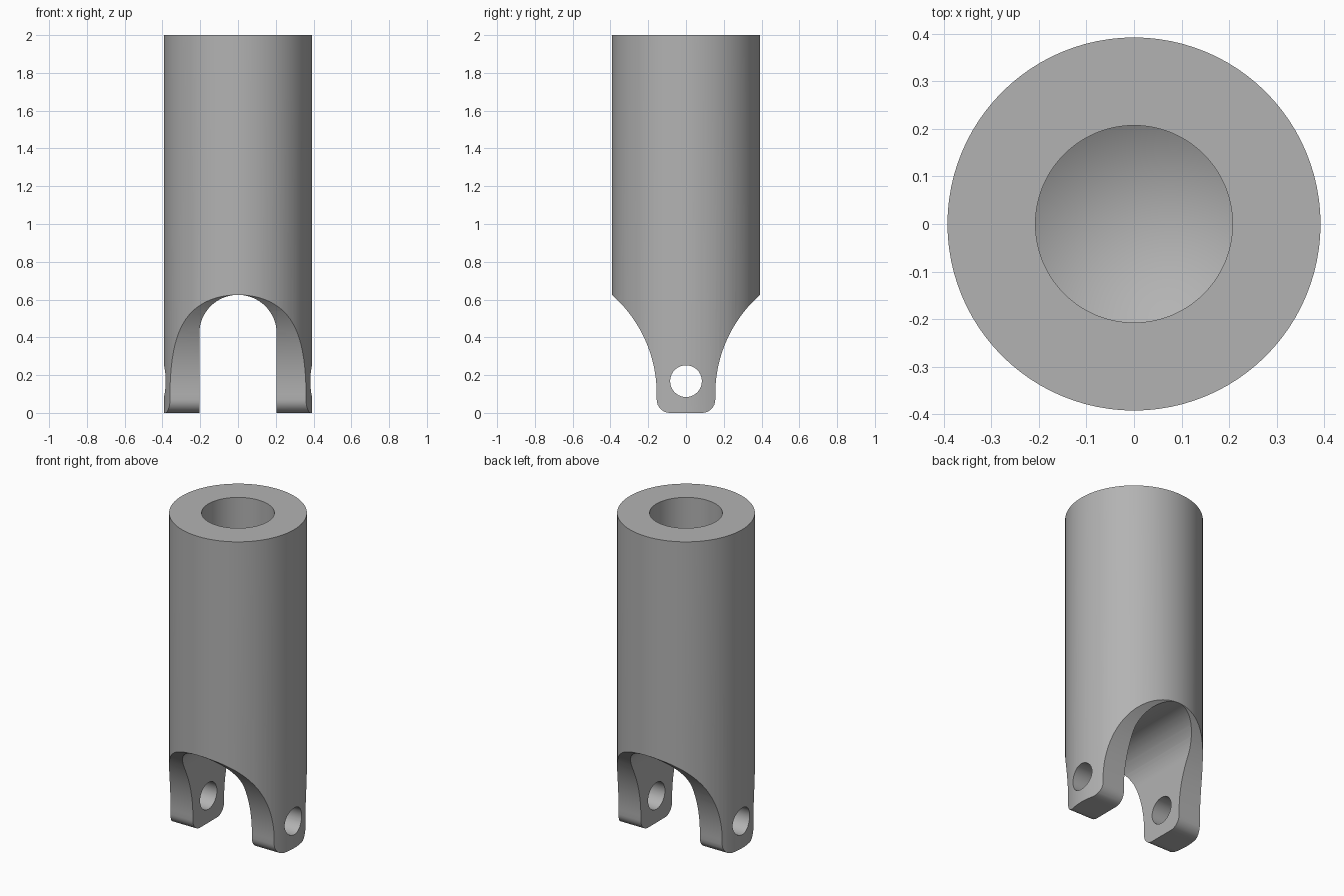
import bpy
import bmesh
from math import pi, sin, cos, atan2
from mathutils import Matrix, Vector

old = bpy.data.objects.get("Cube")
if old:
    bpy.data.objects.remove(old, do_unlink=True)

RADIUS, HEIGHT = 0.392, 2.0
BORE, BORE_FLOOR, BORE_TIP = 0.207, 1.12, 1.0
SLOT, SLOT_TOP = 0.205, 0.625
TAB, CORNER = 0.155, 0.07
PIN_R, PIN_Z = 0.084, 0.168

steel = bpy.data.materials.new("steel_grey")
steel.use_nodes = True
GREY = (0.45, 0.45, 0.45, 1)
steel.diffuse_color = GREY
steel.node_tree.nodes["Principled BSDF"].inputs["Base Color"].default_value = GREY


def make_object(name, bm):
    bmesh.ops.recalc_face_normals(bm, faces=bm.faces)
    mesh = bpy.data.meshes.new(name)
    bm.to_mesh(mesh)
    bm.free()
    mesh.materials.append(steel)
    obj = bpy.data.objects.new(name, mesh)
    bpy.context.collection.objects.link(obj)
    return obj


def arc(cx, cy, r, start, end, n):
    steps = [start + (end - start) * i / n for i in range(n + 1)]
    return [(cx + r * cos(a), cy + r * sin(a)) for a in steps]


def prism(name, outline, axis):
    """Extrude a (horizontal, z) outline right through the part along x or y."""
    place = (lambda u, z: (-1, u, z)) if axis == "x" else (lambda u, z: (u, -1, z))
    bm = bmesh.new()
    face = bm.faces.new([bm.verts.new(place(u, z)) for u, z in outline])
    new = bmesh.ops.extrude_face_region(bm, geom=[face])["geom"]
    shift = Vector((2, 0, 0)) if axis == "x" else Vector((0, 2, 0))
    bmesh.ops.translate(bm, vec=shift, verts=[v for v in new if isinstance(v, bmesh.types.BMVert)])
    return make_object(name, bm)


def lathe(name, profile, sides=96):
    """Stack rings of (radius, z); a zero radius closes to a point."""
    bm = bmesh.new()
    rings = []
    for r, z in profile:
        if r == 0:
            rings.append([bm.verts.new((0, 0, z))] * sides)
        else:
            rings.append([bm.verts.new((x, y, z)) for x, y in arc(0, 0, r, 0, 2 * pi, sides)[:-1]])
    for low, high in zip(rings, rings[1:]):
        for i in range(sides):
            j = (i + 1) % sides
            quad = [low[i], low[j], high[j], high[i]]
            bm.faces.new(list(dict.fromkeys(quad)))
    return make_object(name, bm)


# Round body with a blind, cone-bottomed bore
body = lathe("clevis_body", [(0, 0), (RADIUS, 0), (RADIUS, HEIGHT), (BORE, HEIGHT),
                             (BORE, BORE_FLOOR), (0, BORE_TIP)])

# Side silhouette: rounded tab foot, concave flare, then the full width
rise, run = SLOT_TOP - 0.1, RADIUS - TAB
flare_r = (rise ** 2 + run ** 2) / (2 * run)
flare_end = pi - atan2(rise, flare_r - run)
half = arc(TAB - CORNER, CORNER, CORNER, -pi / 2, 0, 8)
half += arc(TAB + flare_r, 0.1, flare_r, pi, flare_end, 20)
half += [(0.6, SLOT_TOP), (0.6, HEIGHT + 0.2)]
silhouette = prism("silhouette_cutter", half + [(-y, z) for y, z in reversed(half)], "x")

# Arched slot between the two fork legs
arch = [(-SLOT, -0.2), (SLOT, -0.2)] + arc(0, SLOT_TOP - SLOT, SLOT, 0, pi, 32)
slot = prism("slot_cutter", arch, "y")

# Cross hole for the pin
pin = prism("pin_hole_cutter", arc(0, PIN_Z, PIN_R, 0, 2 * pi, 40)[:-1], "x")

for cutter, operation in ((silhouette, "INTERSECT"), (slot, "DIFFERENCE"), (pin, "DIFFERENCE")):
    mod = body.modifiers.new(cutter.name, "BOOLEAN")
    mod.object, mod.operation, mod.solver = cutter, operation, "EXACT"

# Bake the cuts and remove the cutters
bpy.context.view_layer.update()
evaluated = body.evaluated_get(bpy.context.evaluated_depsgraph_get())
body.data = bpy.data.meshes.new_from_object(evaluated)
body.modifiers.clear()
for cutter in (silhouette, slot, pin):
    bpy.data.objects.remove(cutter, do_unlink=True)

bpy.ops.object.select_all(action="DESELECT")
body.select_set(True)
bpy.context.view_layer.objects.active = body
bpy.ops.object.shade_smooth_by_angle(angle=pi / 6)
